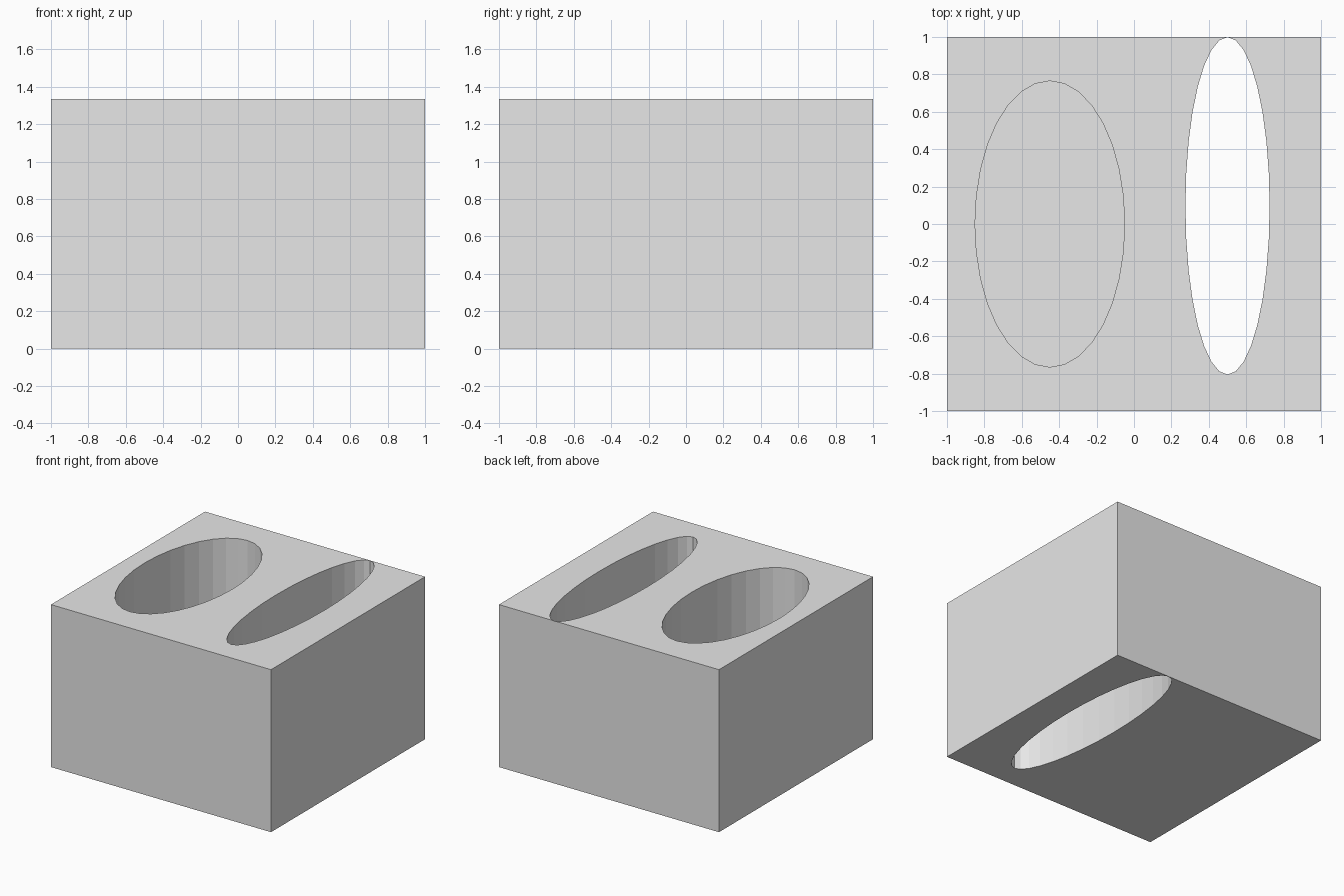
import bpy

cube = bpy.data.objects.get("Cube")
if cube:
    bpy.data.objects.remove(cube, do_unlink=True)

HEIGHT = 1.335

# Single grey material
grey = bpy.data.materials.new("light grey")
grey.use_nodes = True
color = (0.8, 0.8, 0.8, 1)
grey.diffuse_color = color
grey.node_tree.nodes["Principled BSDF"].inputs["Base Color"].default_value = color

# Solid block
bpy.ops.mesh.primitive_cube_add(size=1, location=(0, 0, HEIGHT / 2))
block = bpy.context.object
block.name = "block"
block.scale = (2, 2, HEIGHT)
bpy.ops.object.transform_apply(location=True, rotation=False, scale=True)
block.data.materials.append(grey)


def cut_oval(name, center, radii, bottom):
    """Cut an upright elliptical hole from above the block down to bottom."""
    top = HEIGHT + 0.2
    bpy.ops.mesh.primitive_cylinder_add(
        vertices=32, radius=1, depth=1,
        location=(*center, (top + bottom) / 2))
    cutter = bpy.context.object
    cutter.name = name
    cutter.scale = (*radii, top - bottom)
    bpy.ops.object.transform_apply(location=False, rotation=False, scale=True)
    cutter.data.materials.append(grey)
    cutter.hide_render = True
    cutter.display_type = 'WIRE'
    mod = block.modifiers.new(name, 'BOOLEAN')
    mod.operation = 'DIFFERENCE'
    mod.solver = 'EXACT'
    mod.object = cutter
    bpy.context.view_layer.objects.active = block
    bpy.ops.object.modifier_apply(modifier=name)
    bpy.data.objects.remove(cutter, do_unlink=True)


# Blind oval pocket and narrow oval slot right through
cut_oval("pocket_cutter", (-0.45, 0), (0.4, 0.765), 0.4)
cut_oval("slot_cutter", (0.5, 0.097), (0.225, 0.902), -0.2)
